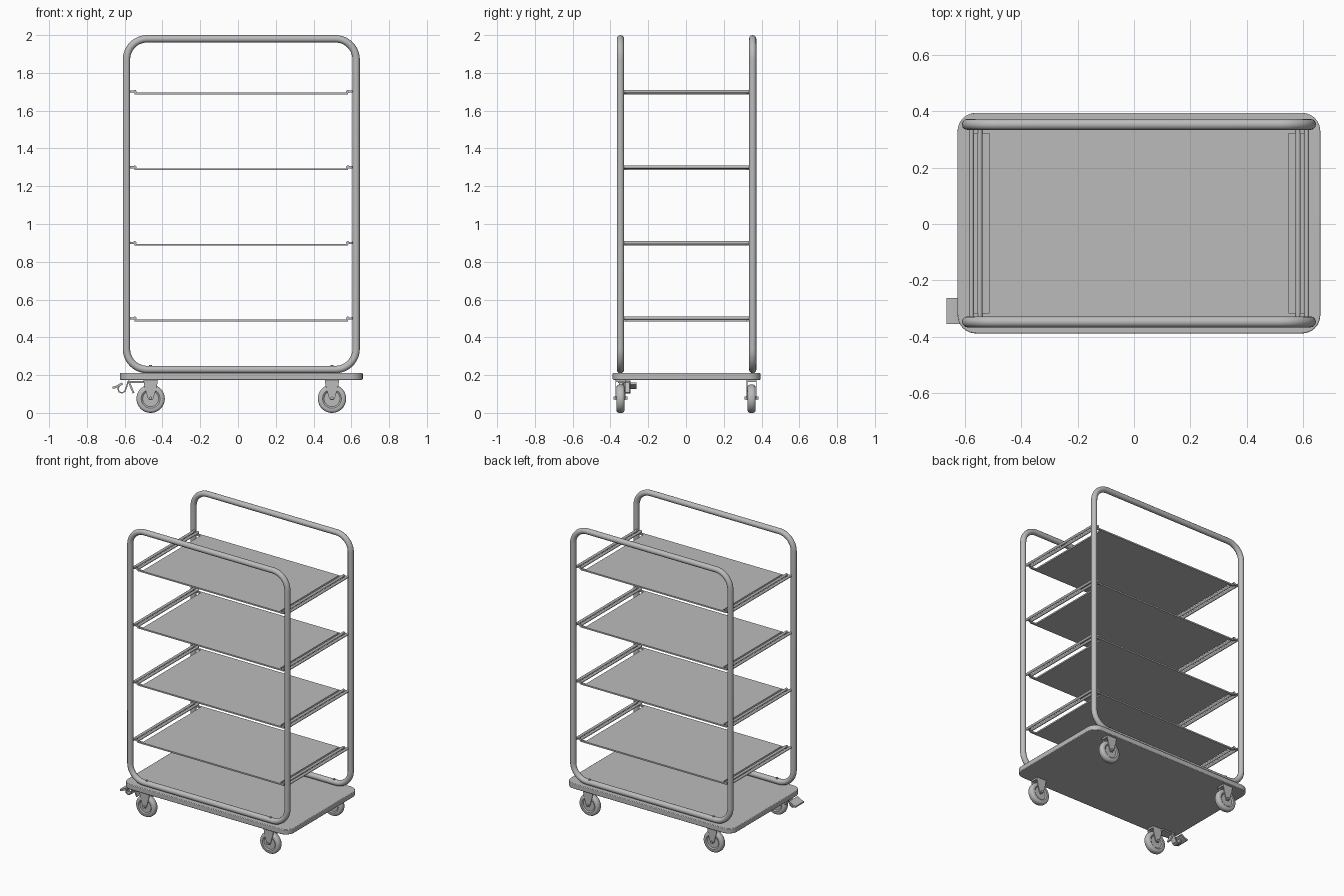
import bpy, bmesh, math
from mathutils import Vector, Matrix

cube = bpy.data.objects.get("Cube")
if cube:
    bpy.data.objects.remove(cube, do_unlink=True)

CX, CY = 0.0175, 0.003           # centre of the trolley body
FRAME_Y = 0.35                   # hoop offset front and back
TUBE_R = 0.0195

grey = bpy.data.materials.new("Steel grey")
GREY = (0.5, 0.5, 0.5, 1)
grey.diffuse_color = GREY
grey.use_nodes = True
grey.node_tree.nodes["Principled BSDF"].inputs["Base Color"].default_value = GREY


def finish(obj, smooth=True):
    obj.data.materials.append(grey)
    bpy.ops.object.select_all(action='DESELECT')
    obj.select_set(True)
    bpy.context.view_layer.objects.active = obj
    if obj.type == 'CURVE':
        bpy.ops.object.convert(target='MESH')
        obj = bpy.context.object
    if smooth:
        bpy.ops.object.shade_smooth_by_angle(angle=math.radians(35))
    return obj


def from_bmesh(name, bm, smooth=True):
    bmesh.ops.recalc_face_normals(bm, faces=bm.faces)
    mesh = bpy.data.meshes.new(name)
    bm.to_mesh(mesh)
    bm.free()
    obj = bpy.data.objects.new(name, mesh)
    bpy.context.collection.objects.link(obj)
    return finish(obj, smooth)


def box(name, x, y, z):
    """Box from (min, max) pairs."""
    bm = bmesh.new()
    size = [b - a for a, b in (x, y, z)]
    mid = [(a + b) / 2 for a, b in (x, y, z)]
    bmesh.ops.create_cube(bm, size=1, matrix=Matrix.Translation(mid) @ Matrix.Diagonal((*size, 1)))
    return from_bmesh(name, bm, False)


def cylinder(name, centre, radius, length, axis='Z', sides=16):
    turn = {'Z': Matrix(), 'Y': Matrix.Rotation(math.pi / 2, 4, 'X')}[axis]
    bm = bmesh.new()
    bmesh.ops.create_cone(bm, cap_ends=True, segments=sides, radius1=radius, radius2=radius,
                          depth=length, matrix=Matrix.Translation(centre) @ turn)
    return from_bmesh(name, bm)


def prism(name, points, direction):
    """Extrude a closed outline of 3D points."""
    bm = bmesh.new()
    face = bm.faces.new([bm.verts.new(p) for p in points])
    ext = bmesh.ops.extrude_face_region(bm, geom=[face], use_keep_orig=True)
    verts = [v for v in ext["geom"] if isinstance(v, bmesh.types.BMVert)]
    bmesh.ops.translate(bm, verts=verts, vec=direction)
    return from_bmesh(name, bm)


def rounded_rect(half_w, half_h, radius, steps=8):
    pts = []
    for quarter, (sx, sy) in enumerate([(1, 1), (-1, 1), (-1, -1), (1, -1)]):
        for i in range(steps + 1):
            a = math.pi / 2 * (quarter + i / steps)
            pts.append((sx * (half_w - radius) + radius * math.cos(a),
                        sy * (half_h - radius) + radius * math.sin(a)))
    return pts


def tube(name, points, radius, cyclic=False):
    curve = bpy.data.curves.new(name, 'CURVE')
    curve.dimensions = '3D'
    curve.bevel_depth = radius
    curve.bevel_resolution = 4
    curve.use_fill_caps = True
    spline = curve.splines.new('POLY')
    spline.points.add(len(points) - 1)
    for p, co in zip(spline.points, points):
        p.co = (*co, 1)
    spline.use_cyclic_u = cyclic
    obj = bpy.data.objects.new(name, curve)
    bpy.context.collection.objects.link(obj)
    return finish(obj)


def strip(name, path, y0, y1, thick):
    """Bent sheet metal: an x-z path given width along y."""
    pts = [Vector(p) for p in path]
    upper, lower = [], []
    for i, p in enumerate(pts):
        t = (pts[min(i + 1, len(pts) - 1)] - pts[max(i - 1, 0)]).normalized()
        n = Vector((-t.y, t.x)) * thick / 2
        upper.append(p + n)
        lower.append(p - n)
    outline = [(p.x, y0, p.y) for p in upper + lower[::-1]]
    return prism(name, outline, (0, y1 - y0, 0))


# Base platform
deck = prism("platform", [(CX + x, CY + y, 0.175) for x, y in rounded_rect(0.643, 0.391, 0.065)],
             (0, 0, 0.036))
bevel = deck.modifiers.new("soft edge", 'BEVEL')
bevel.width = 0.004
bevel.segments = 2
bevel.limit_method = 'ANGLE'
bevel.angle_limit = math.radians(50)

# Front and back tubular hoops with their fixing bolts
HOOP_MID, HOOP_HALF = 1.105, 0.8755
for side, label in ((-1, "front"), (1, "back")):
    y = side * FRAME_Y + CY
    path = [(CX + x, y, HOOP_MID + z) for x, z in rounded_rect(0.608, HOOP_HALF, 0.11, 12)]
    tube(label + "_hoop", path, TUBE_R, True)
    for bx in (-0.48, 0.48):
        cylinder(label + "_hoop_bolt", (CX + bx, y, 0.247), 0.008, 0.012)

# Shelves: thin panel, paired end rails and joining tabs
SHELF_Y = 0.332
for n, z in enumerate((0.49, 0.89, 1.29, 1.69), 1):
    box(f"shelf_{n}_panel", (CX - 0.53, CX + 0.53), (CY - SHELF_Y, CY + SHELF_Y),
        (z - 0.005, z + 0.005))
    for s in (-1, 1):
        for off, r in ((0.564, 0.009), (0.594, 0.009)):
            tube(f"shelf_{n}_rail", [(CX + s * off, CY - SHELF_Y - 0.004, z + 0.011),
                                     (CX + s * off, CY + SHELF_Y + 0.004, z + 0.011)], r)
        xs = sorted((CX + s * 0.525, CX + s * 0.565))
        xr = sorted((CX + s * 0.56, CX + s * 0.6))
        for e in (-1, 1):
            ys = sorted((CY + e * SHELF_Y, CY + e * (SHELF_Y - 0.014)))
            box(f"shelf_{n}_tab", xs, ys, (z - 0.005, z + 0.005))
            box(f"shelf_{n}_rail_link", xr, ys, (z + 0.005, z + 0.016))


# Casters
def wheel(name, centre):
    half = [(0.0, 0.015), (0.042, 0.015), (0.05, 0.021), (0.064, 0.021), (0.071, 0.017),
            (0.075, 0.009)]
    profile = half + [(r, -y) for r, y in reversed(half)]
    bm = bmesh.new()
    verts = [bm.verts.new((r, y, 0)) for r, y in profile]
    edges = [bm.edges.new(pair) for pair in zip(verts, verts[1:])]
    bmesh.ops.spin(bm, geom=verts + edges, cent=(0, 0, 0), axis=(0, 1, 0),
                   angle=math.tau, steps=40, use_duplicate=False)
    bmesh.ops.remove_doubles(bm, verts=bm.verts, dist=0.0001)
    bmesh.ops.translate(bm, verts=bm.verts, vec=centre)
    return from_bmesh(name, bm)


AXLE_Z = 0.078
cheek = [(-0.038, 0.175), (0.038, 0.175), (0.034, 0.145), (0.015, 0.078), (0.008, 0.067),
         (-0.008, 0.067), (-0.015, 0.078), (-0.034, 0.145)]
for sx, lr in ((-1, "right"), (1, "left")):
    for sy, fb in ((-1, "front"), (1, "back")):
        x, y = CX + sx * 0.48, sy * 0.347
        name = f"{fb}_{lr}_caster"
        wheel(name + "_wheel", (x, y, 0.075))
        for side in (-1, 1):
            prism(name + "_fork", [(x + px, y + side * 0.025 - 0.0025, pz) for px, pz in cheek],
                  (0, 0.005, 0))
        box(name + "_crown", (x - 0.036, x + 0.036), (y - 0.0275, y + 0.0275), (0.163, 0.176))
        cylinder(name + "_axle", (x, y, AXLE_Z), 0.008, 0.076, 'Y')

# Foot brake on the front right caster
strip("brake_pedal", [(-0.664, 0.133), (-0.645, 0.137), (-0.612, 0.156)], -0.355, -0.262, 0.012)
strip("brake_hook", [(-0.628, 0.145), (-0.635, 0.126), (-0.63, 0.112), (-0.615, 0.106),
                     (-0.6, 0.113), (-0.592, 0.132), (-0.58, 0.17)], -0.335, -0.295, 0.007)
strip("brake_lever", [(-0.58, 0.17), (-0.553, 0.105)], -0.33, -0.3, 0.01)
strip("brake_arm", [(-0.585, 0.164), (-0.49, 0.164)], -0.36, -0.3, 0.01)
